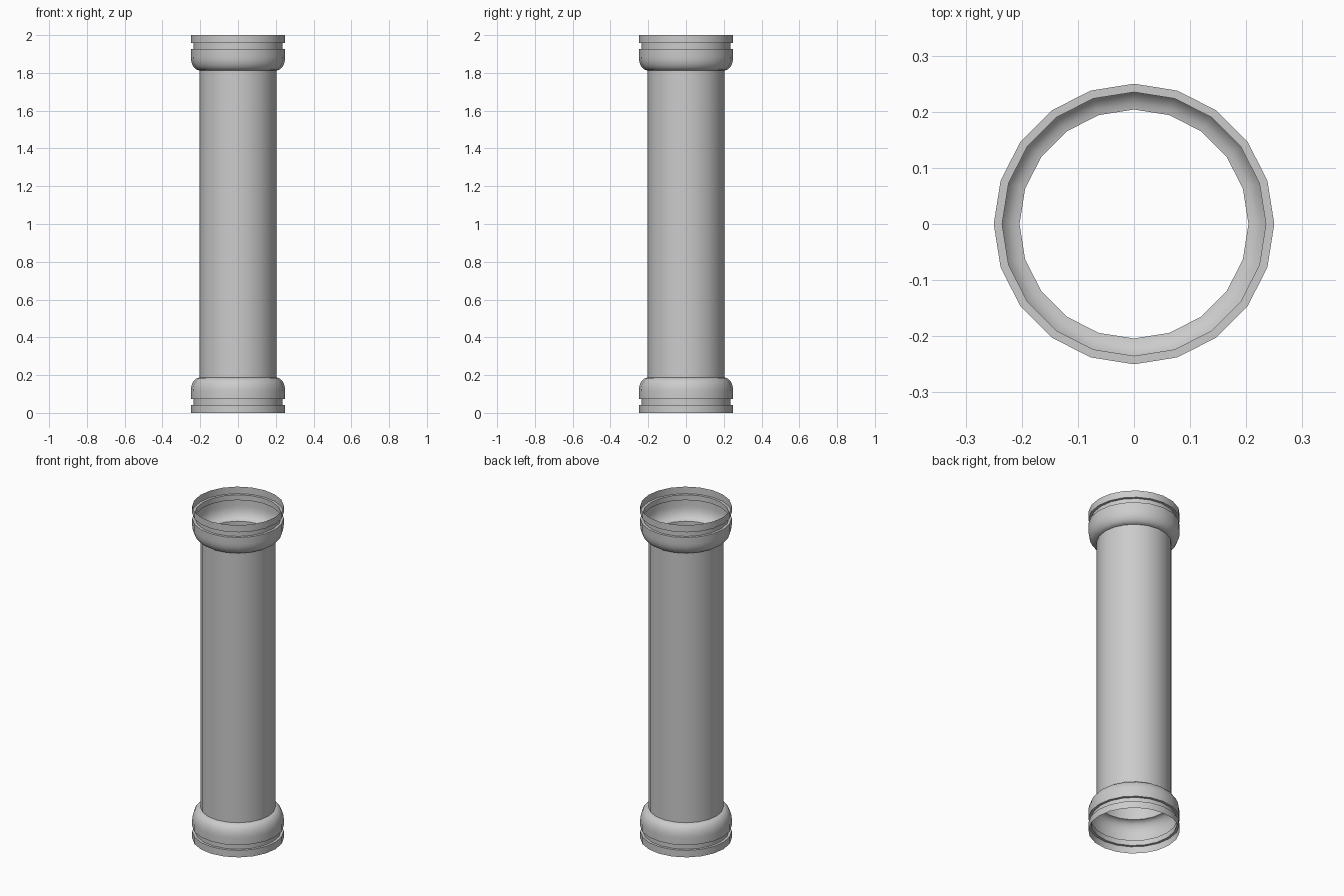
import bpy, bmesh, math

if "Cube" in bpy.data.objects:
    bpy.data.objects.remove(bpy.data.objects["Cube"])

SIDES = 20
R_SHAFT, R_RIM, R_GROOVE = 0.204, 0.25, 0.235


def lathe(name, profile):
    """Revolve an (r, z) profile into an open shell with outward normals."""
    bm = bmesh.new()
    rings = []
    for r, z in profile:
        rings.append([bm.verts.new((r * math.cos(a), r * math.sin(a), z))
                      for a in (2 * math.pi * i / SIDES for i in range(SIDES))])
    for lo, hi in zip(rings, rings[1:]):
        for i in range(SIDES):
            j = (i + 1) % SIDES
            bm.faces.new((lo[i], lo[j], hi[j], hi[i]))
    me = bpy.data.meshes.new(name)
    bm.to_mesh(me)
    bm.free()
    ob = bpy.data.objects.new(name, me)
    bpy.context.collection.objects.link(ob)
    bpy.ops.object.select_all(action='DESELECT')
    ob.select_set(True)
    bpy.context.view_layer.objects.active = ob
    bpy.ops.object.shade_smooth_by_angle(angle=math.radians(35))
    return ob


# Collar profile: rim band, groove, then a rounded shoulder down to the shaft
Z_SHOULDER, Z_NECK = 0.115, 0.187
collar = [(R_RIM, 0), (R_RIM, 0.042), (R_GROOVE, 0.042),
          (R_GROOVE, 0.074), (R_RIM, 0.074)]
STEPS = 6
for k in range(STEPS + 1):
    a = math.pi / 2 * k / STEPS
    collar.append((R_SHAFT + (R_RIM - R_SHAFT) * math.cos(a),
                   Z_SHOULDER + (Z_NECK - Z_SHOULDER) * math.sin(a)))

# Bottom collar, its mirror image on top, and the plain shaft between them
lathe("bottom_collar", collar)
lathe("top_collar", [(r, 2 - z) for r, z in reversed(collar)])
lathe("shaft", [(R_SHAFT, Z_NECK), (R_SHAFT, 2 - Z_NECK)])
